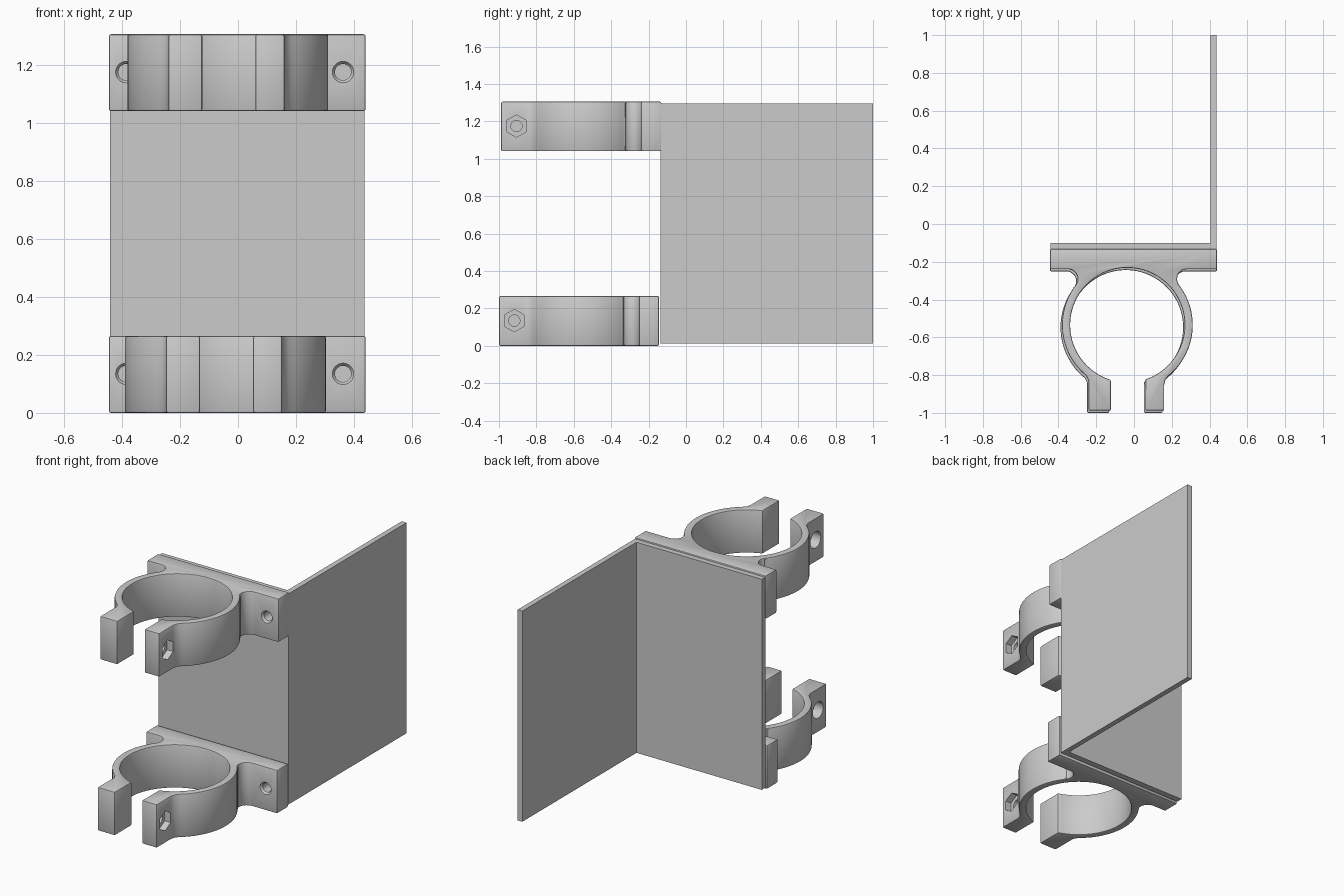
import bpy, bmesh
from math import sin, cos, radians, pi
from mathutils import Vector, Matrix

if "Cube" in bpy.data.objects:
    bpy.data.objects.remove(bpy.data.objects["Cube"], do_unlink=True)

grey = bpy.data.materials.new("plain grey")
grey.use_nodes = True
COLOUR = (0.6, 0.6, 0.6, 1)
grey.diffuse_color = COLOUR
grey.node_tree.nodes["Principled BSDF"].inputs["Base Color"].default_value = COLOUR


def make_object(name, bm):
    bmesh.ops.recalc_face_normals(bm, faces=bm.faces)
    mesh = bpy.data.meshes.new(name)
    bm.to_mesh(mesh)
    bm.free()
    obj = bpy.data.objects.new(name, mesh)
    bpy.context.collection.objects.link(obj)
    mesh.materials.append(grey)
    return obj


def extrude_outline(name, outline, z0, z1):
    bm = bmesh.new()
    face = bm.faces.new([bm.verts.new((x, y, z0)) for x, y in outline])
    grown = bmesh.ops.extrude_face_region(bm, geom=[face])["geom"]
    top = [v for v in grown if isinstance(v, bmesh.types.BMVert)]
    bmesh.ops.translate(bm, verts=top, vec=(0, 0, z1 - z0))
    return make_object(name, bm)


def arc(cx, cy, r, start, end, steps):
    angles = [radians(start + (end - start) * i / steps) for i in range(steps + 1)]
    return [(cx + r * cos(a), cy + r * sin(a)) for a in angles]


def apply_modifier(obj, kind, **settings):
    mod = obj.modifiers.new(kind.title(), kind)
    for key, value in settings.items():
        setattr(mod, key, value)
    bpy.context.view_layer.objects.active = obj
    bpy.ops.object.modifier_apply(modifier=mod.name)


def drill(obj, start, end, r1, r2, sides):
    """Cut a round, conical or hexagonal hole from start to end."""
    start, end = Vector(start), Vector(end)
    axis = end - start
    turn = axis.to_track_quat('Z', 'Y').to_matrix().to_4x4()
    bm = bmesh.new()
    bmesh.ops.create_cone(bm, cap_ends=True, segments=sides, radius1=r1, radius2=r2,
                          depth=axis.length,
                          matrix=Matrix.Translation((start + end) / 2) @ turn)
    if sides == 6:  # point the hexagon upwards
        centre = (start + end) / 2
        if max(v.co.z for v in bm.verts) - centre.z < r1 * 0.95:
            bmesh.ops.rotate(bm, verts=bm.verts, cent=centre,
                             matrix=Matrix.Rotation(pi / 6, 3, axis))
    cutter = make_object("hole_cutter", bm)
    cutter.hide_render = True
    apply_modifier(obj, 'BOOLEAN', operation='DIFFERENCE', solver='EXACT', object=cutter)
    bpy.data.objects.remove(cutter, do_unlink=True)


# Pipe clamp: open ring, two jaws, filleted mounting bar
RX, RY, OUTER, INNER = -0.035, -0.535, 0.346, 0.303


def clamp(name, z0, z1, dx, dy):
    outline = [(0.06, -0.988), (0.16, -0.988), (0.16, -0.85), (0.166, -0.825)]
    outline += arc(RX, RY, OUTER, -51, 37.9, 24)
    outline += arc(0.28, -0.291, 0.052, 217.9, 90, 10)
    outline += [(0.44, -0.239), (0.44, -0.132), (-0.445, -0.132), (-0.445, -0.239)]
    outline += arc(-0.35, -0.291, 0.052, 90, -37.9, 10)
    outline += arc(RX, RY, OUTER, 142.1, 231, 24)
    outline += [(-0.24, -0.83), (-0.24, -0.988), (-0.123, -0.988)]
    outline += arc(RX, RY, INNER, 253.1, -71.7, 80)
    # the bar ends stay aligned with the plate
    moved = [(x if abs(x) > 0.43 else x + dx, y + dy) for x, y in outline]
    obj = extrude_outline(name, moved, z0, z1)
    apply_modifier(obj, 'BEVEL', width=0.007, segments=2, limit_method='ANGLE',
                   angle_limit=radians(40), use_clamp_overlap=False)
    mid = (z0 + z1) / 2 + 0.002
    front = -0.239 + dy
    # countersunk screw holes in the bar
    for x in (-0.385, 0.362):
        drill(obj, (x, front - 0.06, mid), (x, -0.136, mid), 0.028, 0.028, 24)
        drill(obj, (x, front - 0.004, mid), (x, front + 0.012, mid), 0.04, 0.028, 24)
    # bolt recesses in the jaws: hexagonal one side, round the other
    y = -0.906 + dy
    right, left = 0.16 + dx, -0.24 + dx
    drill(obj, (right + 0.02, y, mid), (right - 0.04, y, mid), 0.06, 0.06, 6)
    drill(obj, (right, y, mid), (right - 0.08, y, mid), 0.03, 0.03, 24)
    drill(obj, (left - 0.02, y, mid), (left + 0.06, y, mid), 0.05, 0.05, 24)
    return obj


parts = [
    clamp("upper_clamp", 1.04, 1.305, 0, 0),
    clamp("lower_clamp", 0, 0.265, -0.008, -0.012),
]

# Angle bracket: back plate and long side plate in one L section
bracket = [(-0.441, -0.137), (0.436, -0.137), (0.436, 1), (0.404, 1),
           (0.404, -0.1), (-0.441, -0.1)]
extrude_outline("angle_bracket", bracket, 0.012, 1.296)

# Smooth the curved clamps, keep hard edges
bpy.ops.object.select_all(action='DESELECT')
for obj in parts:
    obj.select_set(True)
bpy.context.view_layer.objects.active = parts[0]
bpy.ops.object.shade_smooth_by_angle(angle=radians(30))
